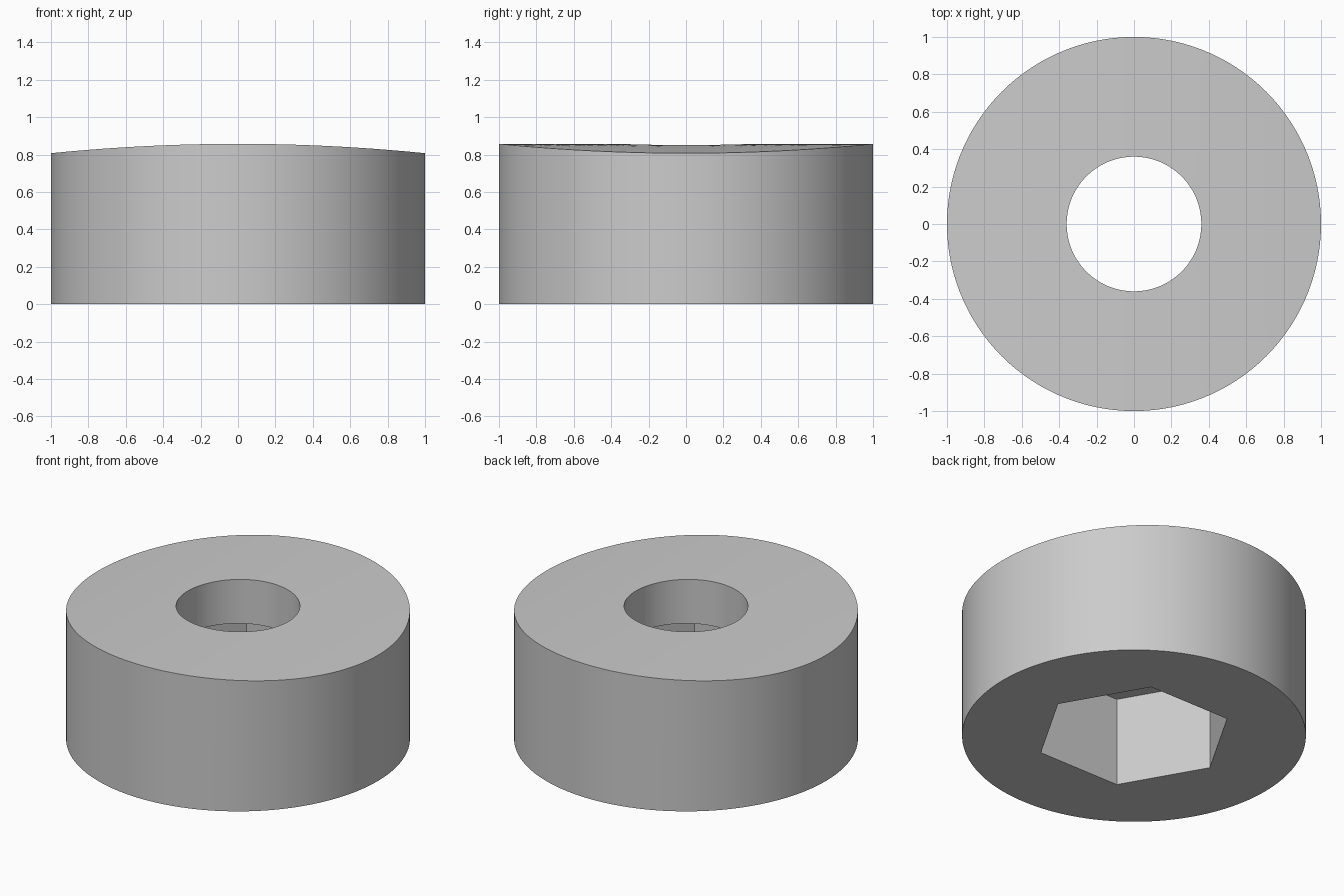
import bpy, bmesh, math

cube = bpy.data.objects.get("Cube")
if cube:
    bpy.data.objects.remove(cube, do_unlink=True)

SEGMENTS = 120
OUTER, HOLE = 1.0, 0.36
HEX_CORNER, HEX_DEPTH = 0.576, 0.572
CROWN, SAG = 0.857, 0.05

# plain grey material
grey = bpy.data.materials.new("light grey")
grey.use_nodes = True
colour = (0.6, 0.6, 0.6, 1)
grey.diffuse_color = colour
grey.node_tree.nodes["Principled BSDF"].inputs["Base Color"].default_value = colour


def circle(radius):
    return lambda a: radius


def hexagon(a):
    # polar radius of a hexagon with corners on the x axis
    side = math.pi / 3
    return HEX_CORNER * math.cos(side / 2) / math.cos(a % side - side / 2)


def flat(z):
    return lambda x: z


def crown(x):
    # top surface, bowed across x only
    return CROWN - SAG * x * x


bm = bmesh.new()


def ring(radius, height):
    verts = []
    for i in range(SEGMENTS):
        a = math.tau * i / SEGMENTS
        x, y = radius(a) * math.cos(a), radius(a) * math.sin(a)
        verts.append(bm.verts.new((x, y, height(x))))
    return verts


# underside, hexagonal pocket, and pocket ceiling
rings = [ring(circle(OUTER), flat(0)), ring(hexagon, flat(0)),
         ring(hexagon, flat(HEX_DEPTH)), ring(circle(HOLE), flat(HEX_DEPTH))]

# round bore opening onto the bowed top, out to the rim
STEPS = 6
for s in range(STEPS + 1):
    rings.append(ring(circle(HOLE + (OUTER - HOLE) * s / STEPS), crown))

# skin between neighbouring rings; the last pair is the outer wall
for a, b in zip(rings, rings[1:] + rings[:1]):
    for i in range(SEGMENTS):
        j = (i + 1) % SEGMENTS
        bm.faces.new((a[i], a[j], b[j], b[i]))
bmesh.ops.recalc_face_normals(bm, faces=bm.faces)

mesh = bpy.data.meshes.new("spacer_body")
bm.to_mesh(mesh)
bm.free()
mesh.materials.append(grey)
body = bpy.data.objects.new("spacer_body", mesh)
bpy.context.collection.objects.link(body)

bpy.ops.object.select_all(action="DESELECT")
body.select_set(True)
bpy.context.view_layer.objects.active = body
bpy.ops.object.shade_smooth_by_angle(angle=math.radians(30))
